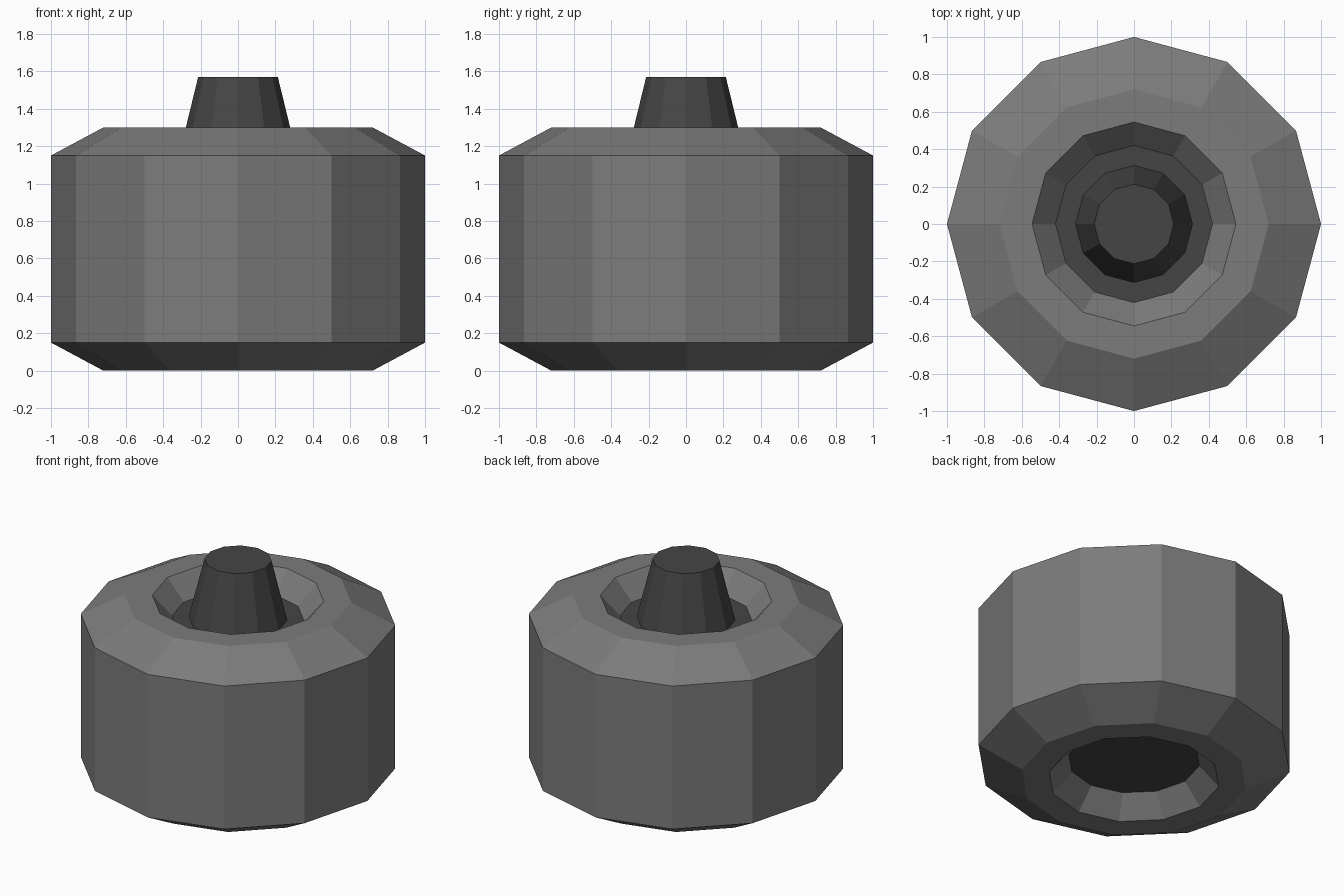
import bpy, bmesh, math

SIDES = 12
HEIGHT = 1.3       # tyre width, lying flat
RECESS = 0.14      # depth of the hub recess on both faces

cube = bpy.data.objects.get("Cube")
if cube:
    bpy.data.objects.remove(cube, do_unlink=True)


def make_material(name, value):
    mat = bpy.data.materials.new(name)
    mat.use_nodes = True
    colour = (value, value, value, 1)
    mat.diffuse_color = colour
    mat.node_tree.nodes["Principled BSDF"].inputs["Base Color"].default_value = colour
    return mat


def lathe(name, profile, mat, closed=False):
    """Turn (radius, z) points around z; open profiles get end caps."""
    bm = bmesh.new()
    rings = []
    for r, z in profile:
        angles = [math.tau * i / SIDES for i in range(SIDES)]
        rings.append([bm.verts.new((r * math.cos(a), r * math.sin(a), z)) for a in angles])
    pairs = list(zip(rings, rings[1:]))
    if closed:
        pairs.append((rings[-1], rings[0]))
    else:
        bm.faces.new(rings[0])
        bm.faces.new(rings[-1])
    for low, high in pairs:
        for i in range(SIDES):
            j = (i + 1) % SIDES
            bm.faces.new((low[i], low[j], high[j], high[i]))
    bmesh.ops.recalc_face_normals(bm, faces=bm.faces)
    mesh = bpy.data.meshes.new(name)
    bm.to_mesh(mesh)
    bm.free()
    mesh.materials.append(mat)
    obj = bpy.data.objects.new(name, mesh)
    bpy.context.collection.objects.link(obj)
    return obj


rubber = make_material("grey rubber", 0.2)
metal = make_material("dark grey metal", 0.06)

# Tyre: bevelled shoulders and sloped recess walls, mirrored top to bottom
lower = [(0.42, RECESS), (0.545, 0), (0.72, 0), (1, 0.15)]
upper = [(r, HEIGHT - z) for r, z in reversed(lower)]
lathe("tyre", lower + upper, rubber, closed=True)

# Hub filling the tyre's bore, forming both recess floors
lathe("hub", [(0.42, RECESS), (0.42, HEIGHT - RECESS)], metal)

# Tapered axle standing on the upper recess floor
lathe("axle", [(0.313, HEIGHT - RECESS), (0.213, 1.57)], metal)
